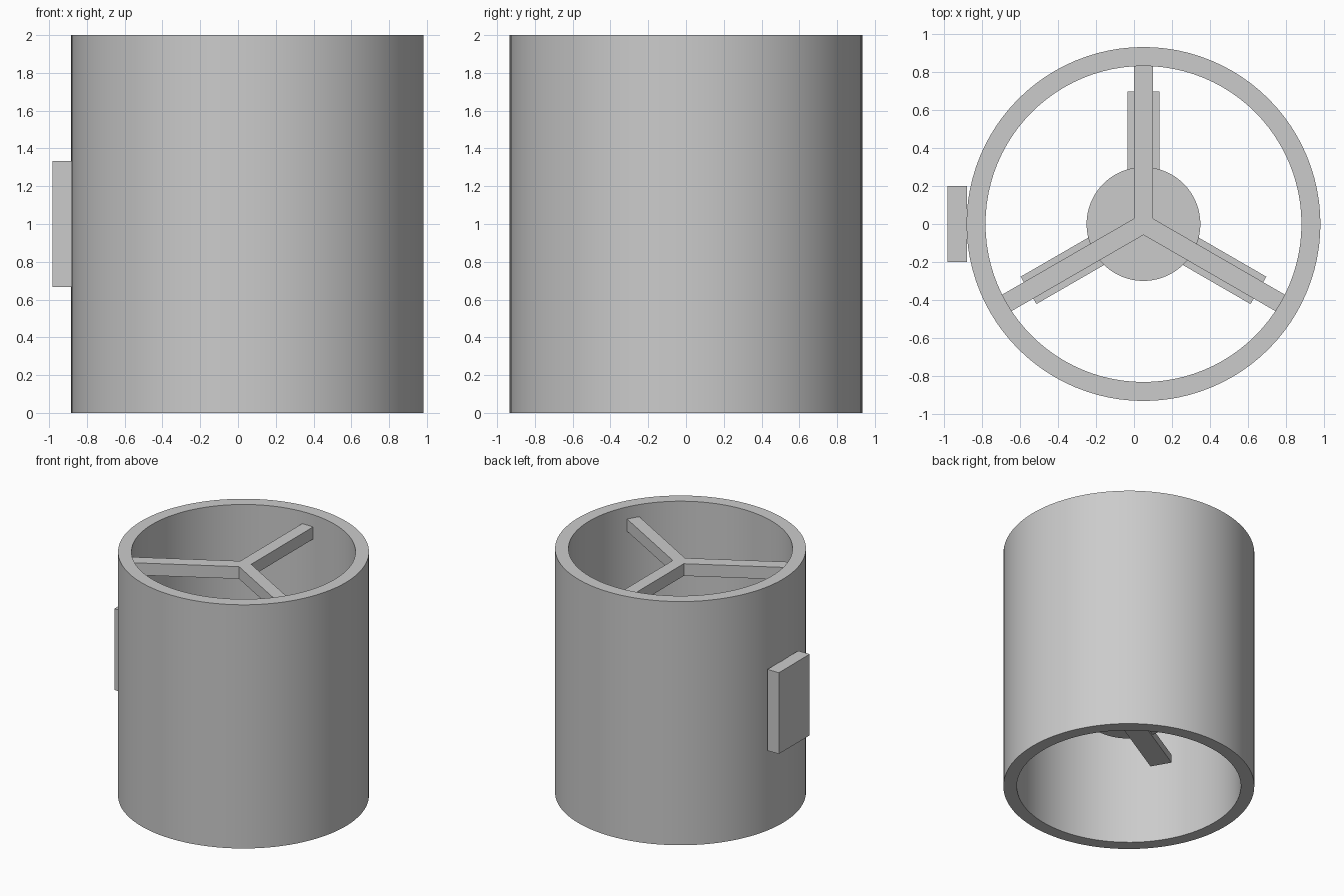
import bpy, bmesh
from math import sin, cos, pi, radians, sqrt

cube = bpy.data.objects.get("Cube")
if cube:
    bpy.data.objects.remove(cube, do_unlink=True)

U = 1 / 30          # design unit
CX = 1.5 * U        # duct axis, offset by the side box
SEGMENTS = 96

grey = bpy.data.materials.new("light grey")
grey.use_nodes = True
COLOUR = (0.6, 0.6, 0.6, 1)
grey.diffuse_color = COLOUR
grey.node_tree.nodes["Principled BSDF"].inputs["Base Color"].default_value = COLOUR


def finish(name, bm, smooth=False):
    bmesh.ops.recalc_face_normals(bm, faces=bm.faces)
    mesh = bpy.data.meshes.new(name)
    bm.to_mesh(mesh)
    bm.free()
    mesh.materials.append(grey)
    obj = bpy.data.objects.new(name, mesh)
    bpy.context.collection.objects.link(obj)
    if smooth:
        bpy.ops.object.select_all(action='DESELECT')
        obj.select_set(True)
        bpy.context.view_layer.objects.active = obj
        bpy.ops.object.shade_smooth_by_angle(angle=radians(30))
    return obj


def prism(name, outline, z0, z1, smooth=False):
    """Extrude a flat outline upwards."""
    bm = bmesh.new()
    face = bm.faces.new([bm.verts.new((x, y, z0)) for x, y in outline])
    top = bmesh.ops.extrude_face_region(bm, geom=[face])["geom"]
    verts = [g for g in top if isinstance(g, bmesh.types.BMVert)]
    bmesh.ops.translate(bm, verts=verts, vec=(0, 0, z1 - z0))
    return finish(name, bm, smooth)


def circle(radius):
    return [(CX + radius * cos(2 * pi * i / SEGMENTS),
             radius * sin(2 * pi * i / SEGMENTS)) for i in range(SEGMENTS)]


def three_arms(reach, width):
    """Outline of three joined arms, the first pointing to the back."""
    half = width / 2
    points = []
    for arm in range(3):
        a = pi / 2 + arm * 2 * pi / 3
        for along, side in ((reach, -half), (reach, half), (half / sqrt(3), half)):
            points.append((CX + along * cos(a) - side * sin(a),
                           along * sin(a) + side * cos(a)))
    return points


# Open duct: rectangular wall section carried round the axis
bm = bmesh.new()
loops = [[bm.verts.new((x, y, z)) for x, y in circle(r)]
         for r, z in ((28 * U, 0), (28 * U, 2), (25 * U, 2), (25 * U, 0))]
for k in range(4):
    a, b = loops[k], loops[(k + 1) % 4]
    for i in range(SEGMENTS):
        j = (i + 1) % SEGMENTS
        bm.faces.new((a[i], a[j], b[j], b[i]))
finish("duct", bm, True)

# Support struts just below the upper rim
prism("support_struts", three_arms(25.1 * U, 3 * U), 54 * U, 57 * U)

# Hub with flat blades at its lower end
prism("hub", circle(9 * U), 17.5 * U, 38 * U, True)
prism("rotor_blades", three_arms(21 * U, 5 * U), 17 * U, 19 * U)

# Box on the outside of the duct
x0, x1, y = CX - 31 * U, CX - 27.9 * U, 6 * U
prism("side_box", [(x0, -y), (x1, -y), (x1, y), (x0, y)], 20 * U, 40 * U)
